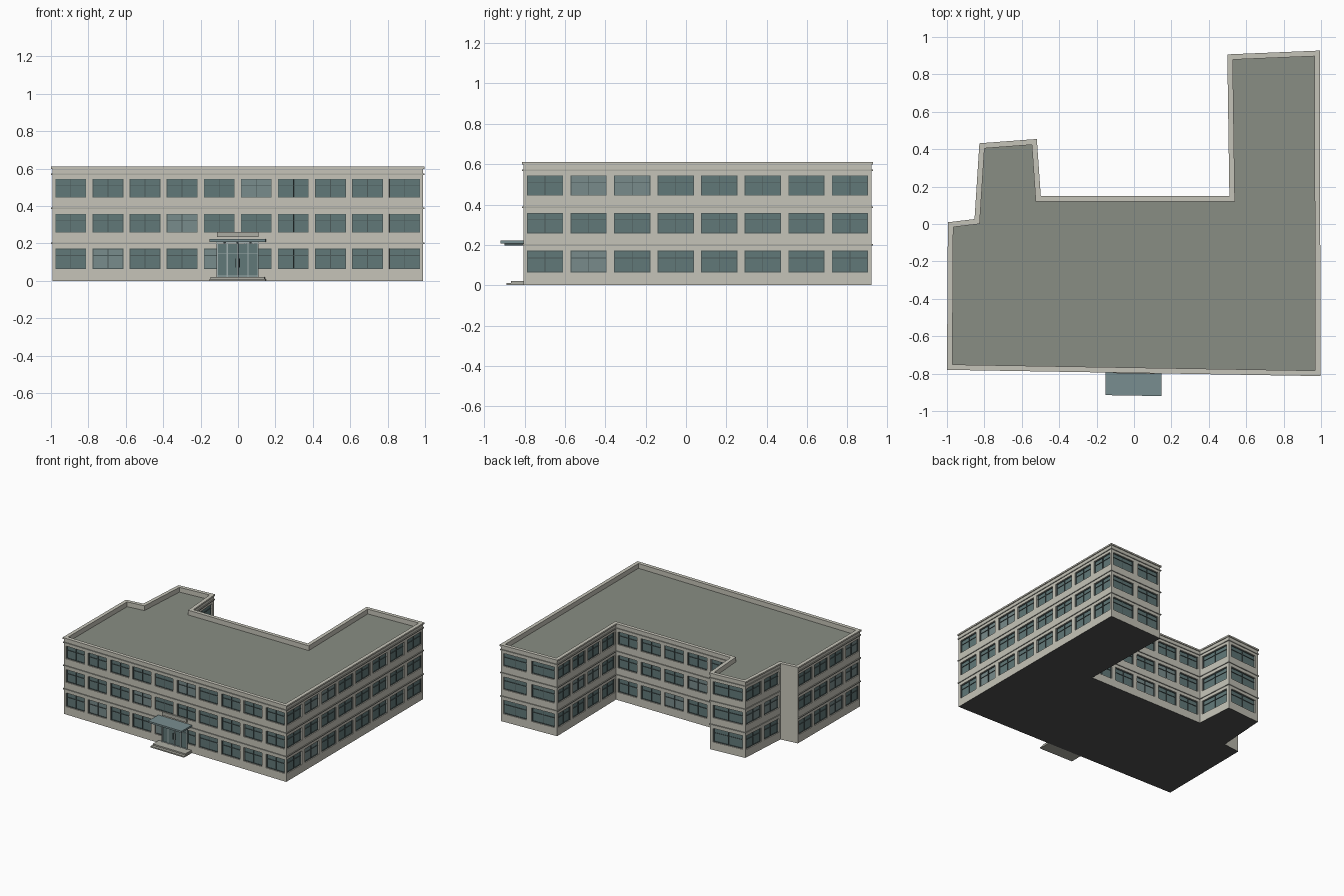
import bpy, bmesh, math, random
from mathutils import Vector

if "Cube" in bpy.data.objects:
    bpy.data.objects.remove(bpy.data.objects["Cube"])

random.seed(4)

# Footprint, counter-clockwise from front left; windows per wall
FOOT = [(-.993, -.773), (.990, -.806), (.987, .920), (.506, .900), (.517, .143),
        (-.505, .143), (-.526, .447), (-.820, .425), (-.846, .020), (-.988, .003)]
COUNTS = [10, 8, 2, 4, 5, 1, 1, 2, 0, 4]
CELLS = [0, .2, .387, .6]
WINS = [(.063, .172), (.257, .358), (.444, .545)]
RECESS = .012
N = len(FOOT)


def material(name, rgb):
    m = bpy.data.materials.new(name)
    m.diffuse_color = (*rgb, 1)
    m.use_nodes = True
    m.node_tree.nodes["Principled BSDF"].inputs["Base Color"].default_value = m.diffuse_color
    return m


CONCRETE = material("concrete", (.56, .55, .48))
TRIM = material("trim", (.42, .42, .37))
ROOF = material("roof_grey", (.25, .27, .23))
GLASS = material("glass", (.12, .19, .19))
PALE = material("pale_glass", (.19, .26, .26))
FRAME = material("dark_frame", (.07, .10, .10))
CANOPY = material("canopy_blue", (.19, .27, .28))
STEEL = material("steel", (.35, .42, .42))
BASE = material("underside_dark", (.08, .08, .08))


class Wall:
    """Local frame of one wall: u along it, z up, d outward."""
    def __init__(self, i):
        a, b = Vector(FOOT[i]), Vector(FOOT[(i + 1) % N])
        self.a, self.len = a, (b - a).length
        self.t = (b - a).normalized()
        self.n = Vector((self.t.y, -self.t.x))

    def p(self, u, z, d=0):
        q = self.a + self.t * u + self.n * d
        return Vector((q.x, q.y, z))

    def rect(self, u0, u1, z0, z1, d=0):
        return [self.p(u, z, d) for u, z in ((u0, z0), (u1, z0), (u1, z1), (u0, z1))]


WALLS = [Wall(i) for i in range(N)]


def face(bm, pts):
    bm.faces.new([bm.verts.new(p) for p in pts])


def strip(bm, outer, inner):
    for i in range(4):
        j = (i + 1) % 4
        face(bm, [outer[i], outer[j], inner[j], inner[i]])


def box(bm, w, u0, u1, z0, z1, d0, d1):
    back, front = w.rect(u0, u1, z0, z1, d0), w.rect(u0, u1, z0, z1, d1)
    face(bm, front)
    face(bm, back[::-1])
    strip(bm, back, front)


def finish(name, bm, mat):
    bmesh.ops.remove_doubles(bm, verts=bm.verts, dist=1e-5)
    me = bpy.data.meshes.new(name)
    bm.to_mesh(me)
    bm.free()
    me.materials.append(mat)
    ob = bpy.data.objects.new(name, me)
    bpy.context.collection.objects.link(ob)


def offset(d):
    """Mitred offset of the footprint."""
    out = []
    for i in range(N):
        n1, n2 = WALLS[i - 1].n, WALLS[i].n
        out.append(Vector(FOOT[i]) + (n1 + n2) * d / (1 + n1.dot(n2)))
    return out


def sweep(name, profile, mat, skip=()):
    """Run a (d, z) profile round the footprint."""
    bm = bmesh.new()
    loops = [[(*q, z) for q in offset(d)] for d, z in profile]
    for lo, hi in zip(loops, loops[1:]):
        for i in range(N):
            if i not in skip:
                j = (i + 1) % N
                face(bm, [lo[i], lo[j], hi[j], hi[i]])
    finish(name, bm, mat)


# Walls with recessed windows
walls, glass, pale, frames = (bmesh.new() for _ in range(4))
for w, count in zip(WALLS, COUNTS):
    for f, (z0, z1) in enumerate(WINS):
        lo, hi = CELLS[f], CELLS[f + 1]
        if not count:
            face(walls, w.rect(0, w.len, lo, hi))
        for k in range(count):
            s = w.len / count
            c0, c1 = k * s, (k + 1) * s
            u0, u1 = c0 + s * .085, c1 - s * .085
            hole = w.rect(u0, u1, z0, z1)
            strip(walls, w.rect(c0, c1, lo, hi), hole)
            strip(walls, hole, w.rect(u0, u1, z0, z1, -RECESS))
            face(pale if random.random() < .12 else glass,
                 w.rect(u0, u1, z0, z1, -RECESS))
            # frame border, mullion and transom
            d0, d1, b = -RECESS, -RECESS + .005, .004
            m, zt = (u0 + u1) / 2, z0 + (z1 - z0) * .66
            for r in ((u0, u0 + b, z0, z1), (u1 - b, u1, z0, z1),
                      (u0 + b, u1 - b, z0, z0 + b), (u0 + b, u1 - b, z1 - b, z1),
                      (m - .002, m + .002, z0 + b, z1 - b),
                      (u0 + b, u1 - b, zt - .0015, zt + .0015)):
                box(frames, w, *r, d0, d1)
finish("walls", walls, CONCRETE)
finish("window_glass", glass, GLASS)
finish("pale_window_glass", pale, PALE)
finish("window_frames", frames, FRAME)

# Floor ledges and parapet
for i, z in enumerate((.2, .387, .57)):
    sweep(f"ledge_{i + 1}", [(0, z - .004), (.006, z - .004), (.006, z + .004), (0, z + .004)],
          TRIM, skip=(8,))
sweep("parapet", [(0, .598), (.007, .598), (.007, .61), (-.022, .61), (-.022, .572)], CONCRETE)

# Flat roof and underside
bm = bmesh.new()
face(bm, [(*q, .572) for q in offset(-.022)])
finish("roof", bm, ROOF)
bm = bmesh.new()
face(bm, [(*q, 0) for q in FOOT[::-1]])
finish("underside", bm, BASE)

# Entrance, centred on the front wall
front, C = WALLS[0], WALLS[0].len / 2


def entrance(name, mat, parts):
    bm = bmesh.new()
    for x0, x1, z0, z1, d0, d1 in parts:
        box(bm, front, C + x0, C + x1, z0, z1, d0, d1)
    finish(name, bm, mat)


entrance("entrance_steps", TRIM, [(-.15, .15, 0, .010, 0, .098), (-.145, .145, .010, .021, 0, .075)])
entrance("entrance_canopy", CANOPY, [(-.15, .15, .208, .222, 0, .128)])
entrance("entrance_panel", TRIM, [(-.11, .11, .234, .262, 0, .010)])
entrance("door_glass", GLASS, [(-.112, .112, .021, .208, -.010, .006)])
bars = [(x - .003, x + .003, .021, .208, .006, .011) for x in (-.109, -.056, 0, .056, .109)]
bars += [(-.106, .106, z - .002, z + .002, .006, .010) for z in (.025, .145, .205)]
entrance("door_frame", STEEL, bars)
entrance("door_handles", FRAME, [(x - .002, x + .002, .07, .12, .010, .016) for x in (-.010, .010)])
entrance("canopy_brackets", FRAME, [(x - .004, x + .004, .198, .208, 0, .11) for x in (-.07, 0, .07)])
